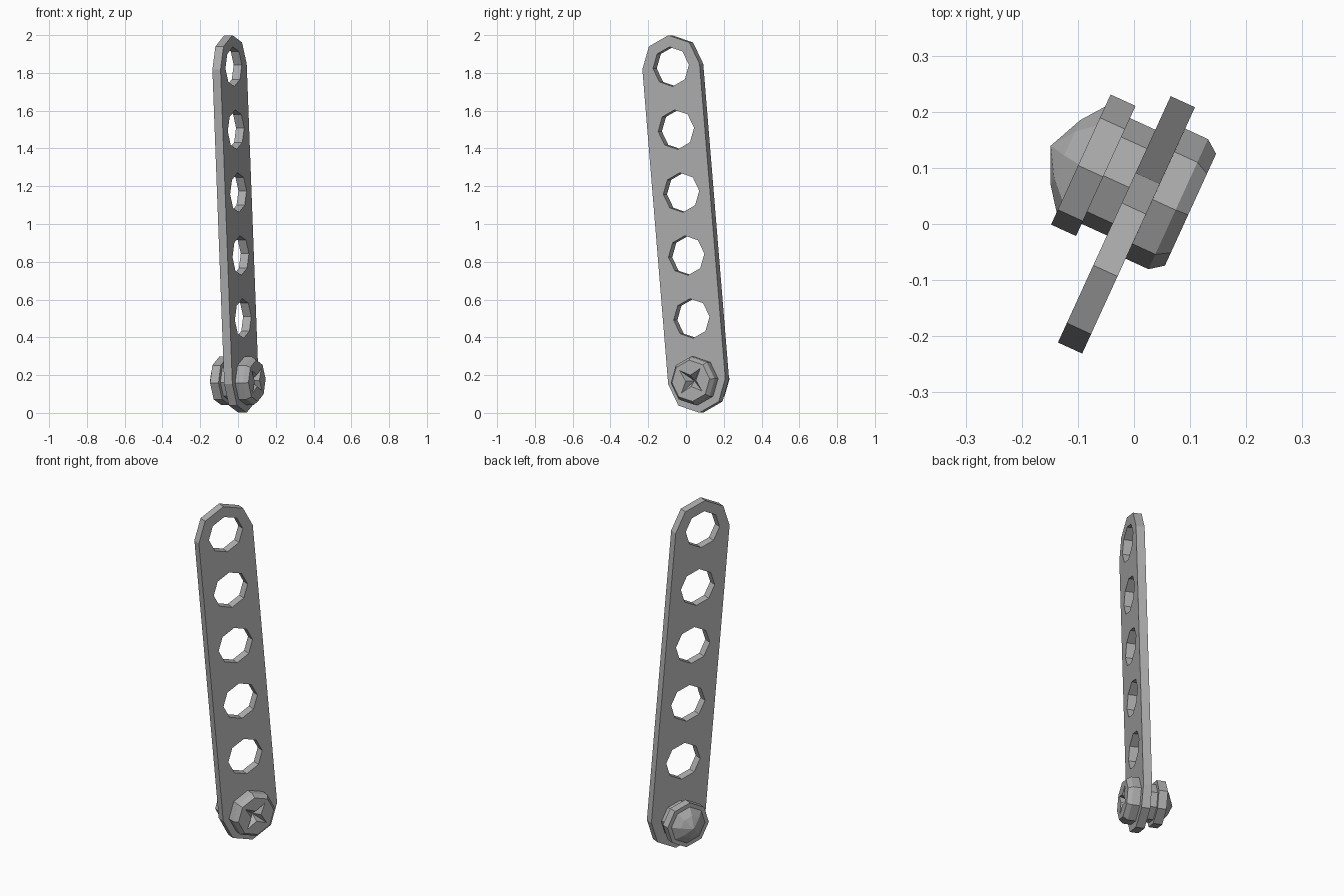
import bpy, bmesh
from math import sin, cos, pi, radians
from mathutils import Matrix, Vector

if "Cube" in bpy.data.objects:
    bpy.data.objects.remove(bpy.data.objects["Cube"])

YAW = radians(-24.6)      # direction of the bolt axis seen from above
LEAN = radians(5.15)      # sideways lean of the strap
axis = Vector((cos(YAW), sin(YAW), 0))
side = Vector((-sin(YAW), cos(YAW), 0))
up = Vector((0, 0, 1))
across = side * cos(LEAN) + up * sin(LEAN)
along = up * cos(LEAN) - side * sin(LEAN)

# Dark grey metal for every part
metal = bpy.data.materials.new("grey_metal")
metal.diffuse_color = (0.42, 0.42, 0.42, 1)
metal.use_nodes = True
metal.node_tree.nodes["Principled BSDF"].inputs["Base Color"].default_value = metal.diffuse_color


def frame(n, u, z):
    """Local x across the strap, y along it, z out of its face."""
    m = Matrix((across, along, axis)).transposed().to_4x4()
    m.translation = axis * n + side * u + up * z
    return m


def octagon(r, cy=0):
    return [(r * cos(i * pi / 4), cy + r * sin(i * pi / 4)) for i in range(8)]


def loft(name, rings, matrix, closed=False):
    """Skin 8-point rings; a ring given without points is a pole."""
    bm = bmesh.new()
    loops = []
    for pts, h in rings:
        if pts is None:
            loops.append([bm.verts.new((0, 0, h))] * 8)
        else:
            loops.append([bm.verts.new((x, y, h)) for x, y in pts])
    pairs = list(zip(loops, loops[1:]))
    if closed:
        pairs.append((loops[-1], loops[0]))
    for a, b in pairs:
        for i in range(8):
            j = (i + 1) % 8
            bm.faces.new(list(dict.fromkeys((a[i], a[j], b[j], b[i]))))
    bmesh.ops.recalc_face_normals(bm, faces=bm.faces)
    me = bpy.data.meshes.new(name)
    bm.to_mesh(me)
    bm.free()
    me.materials.append(metal)
    ob = bpy.data.objects.new(name, me)
    bpy.context.collection.objects.link(ob)
    ob.matrix_world = matrix
    return ob


# Strap: octagonal ends and a row of six octagonal holes
R, HOLE, STEP, THICK = 0.167, 0.105, 0.3345, 0.0475
end = 2.5 * STEP
outline = [(R * cos(i * pi / 4), end + R * sin(i * pi / 4)) for i in range(5)]
outline += [(R * cos(i * pi / 4), -end + R * sin(i * pi / 4)) for i in range(4, 9)]
curve = bpy.data.curves.new("strap", 'CURVE')
curve.dimensions = '2D'
curve.fill_mode = 'BOTH'
curve.extrude = THICK / 2
curve.materials.append(metal)
for pts in [outline] + [octagon(HOLE, -end + k * STEP) for k in range(6)]:
    sp = curve.splines.new('POLY')
    sp.points.add(len(pts) - 1)
    for p, (x, y) in zip(sp.points, pts):
        p.co = (x, y, 0, 1)
    sp.use_cyclic_u = True
strap = bpy.data.objects.new("strap", curve)
bpy.context.collection.objects.link(strap)
strap.matrix_world = frame(-0.0116, -0.007, 1)
bpy.context.view_layer.objects.active = strap
strap.select_set(True)
bpy.ops.object.convert(target='MESH')
for p in bpy.context.object.data.polygons:
    p.use_smooth = False

# Bolt: cross recess, chamfered head, shaft and domed tip
star = [(r * cos(i * pi / 4), r * sin(i * pi / 4))
        for i, r in enumerate([0.03, 0.085] * 4)]
bolt_frame = frame(0, 0.065, 0.17)
loft("bolt", [
    (None, 0.035), (star, 0.081),
    (octagon(0.11), 0.081), (octagon(0.128), 0.057), (octagon(0.128), 0.0122),
    (octagon(0.104), 0.0122), (octagon(0.104), -0.134),
    (octagon(0.064), -0.164), (None, -0.193)], bolt_frame)

# Nut: octagonal ring on the shaft
loft("nut", [
    (octagon(0.128), -0.085), (octagon(0.128), -0.134),
    (octagon(0.104), -0.134), (octagon(0.104), -0.085)], bolt_frame, closed=True)
